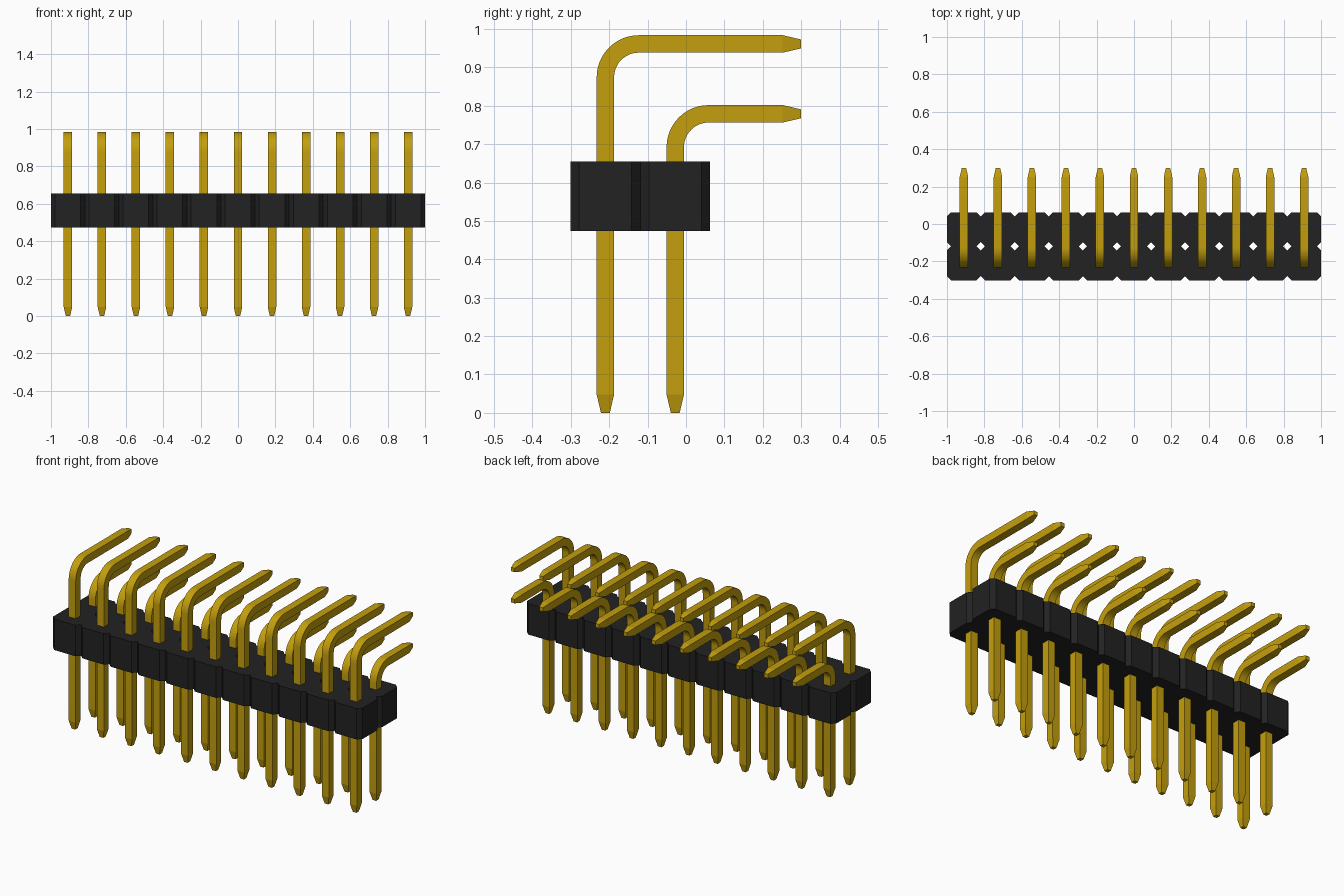
import bpy, bmesh, math
from mathutils import Vector

old = bpy.data.objects.get("Cube")
if old:
    bpy.data.objects.remove(old)

COLS = 11
PITCH = 2 / COLS
ROWS = (-0.21, -0.028)          # y of each pin row
BODY_Y = -0.119
HALF_PIN = 0.0227
TIP_Y = 0.30


def make_material(name, rgb):
    mat = bpy.data.materials.new(name)
    mat.use_nodes = True
    mat.diffuse_color = (*rgb, 1)
    bsdf = mat.node_tree.nodes["Principled BSDF"]
    bsdf.inputs["Base Color"].default_value = (*rgb, 1)
    return mat


def finish(bm, name, mat):
    bmesh.ops.remove_doubles(bm, verts=bm.verts, dist=1e-4)
    bmesh.ops.recalc_face_normals(bm, faces=bm.faces)
    mesh = bpy.data.meshes.new(name)
    bm.to_mesh(mesh)
    bm.free()
    mesh.materials.append(mat)
    obj = bpy.data.objects.new(name, mesh)
    bpy.context.collection.objects.link(obj)
    return obj


black = make_material("black plastic", (0.016, 0.016, 0.016))
gold = make_material("gold metal", (0.55, 0.345, 0.004))


# Housing: a grid of chamfered cells, walls only where a cell has no neighbour
def build_housing(z0, z1, chamfer):
    bm = bmesh.new()
    h = PITCH / 2
    c = h - chamfer
    outline = [(h, -c), (h, c), (c, h), (-c, h), (-h, c), (-h, -c), (-c, -h), (c, -h)]
    for i in range(COLS):
        for j in range(2):
            cx = (i - (COLS - 1) / 2) * PITCH
            cy = BODY_Y + (j - 0.5) * PITCH
            low, high = ([bm.verts.new((cx + x, cy + y, z)) for x, y in outline]
                         for z in (z0, z1))
            bm.faces.new(low)
            bm.faces.new(high)
            shared = {0: i < COLS - 1, 2: j == 0, 4: i > 0, 6: j == 1}
            for k in range(8):
                if not shared.get(k, False):
                    n = (k + 1) % 8
                    bm.faces.new((low[k], low[n], high[n], high[k]))
    return finish(bm, "housing", black)


# Pin: square section swept up, round the bend and back, with tapered ends
def build_pin(name, x, y, top, steps=12):
    radius = 0.087
    taper, tip = 0.048, 0.0115
    path = [(y, 0, 0, tip), (y, taper, 0, HALF_PIN)]
    for k in range(steps + 1):
        a = math.pi / 2 * k / steps
        path.append((y + radius * (1 - math.cos(a)),
                     top - radius * (1 - math.sin(a)), a, HALF_PIN))
    path += [(TIP_Y - taper, top, math.pi / 2, HALF_PIN), (TIP_Y, top, math.pi / 2, tip)]
    bm = bmesh.new()
    rings = []
    for py, pz, a, r in path:
        side = Vector((0, math.cos(a), -math.sin(a)))
        rings.append([bm.verts.new(Vector((x + sx * r, py, pz)) + side * sy * r)
                      for sx, sy in ((-1, -1), (1, -1), (1, 1), (-1, 1))])
    for a, b in zip(rings, rings[1:]):
        for k in range(4):
            n = (k + 1) % 4
            bm.faces.new((a[k], a[n], b[n], b[k]))
    bm.faces.new(rings[0])
    bm.faces.new(rings[-1])
    return finish(bm, name, gold)


build_housing(0.474, 0.655, 0.0227)

pins = []
for i in range(COLS):
    px = (i - (COLS - 1) / 2) * PITCH
    pins.append(build_pin(f"front_pin_{i + 1}", px, ROWS[0], 0.961))
    pins.append(build_pin(f"back_pin_{i + 1}", px, ROWS[1], 0.779))

# Smooth the bends, keep the pin edges sharp
bpy.ops.object.select_all(action='DESELECT')
for pin in pins:
    pin.select_set(True)
bpy.context.view_layer.objects.active = pins[0]
bpy.ops.object.shade_smooth_by_angle(angle=math.radians(12))
